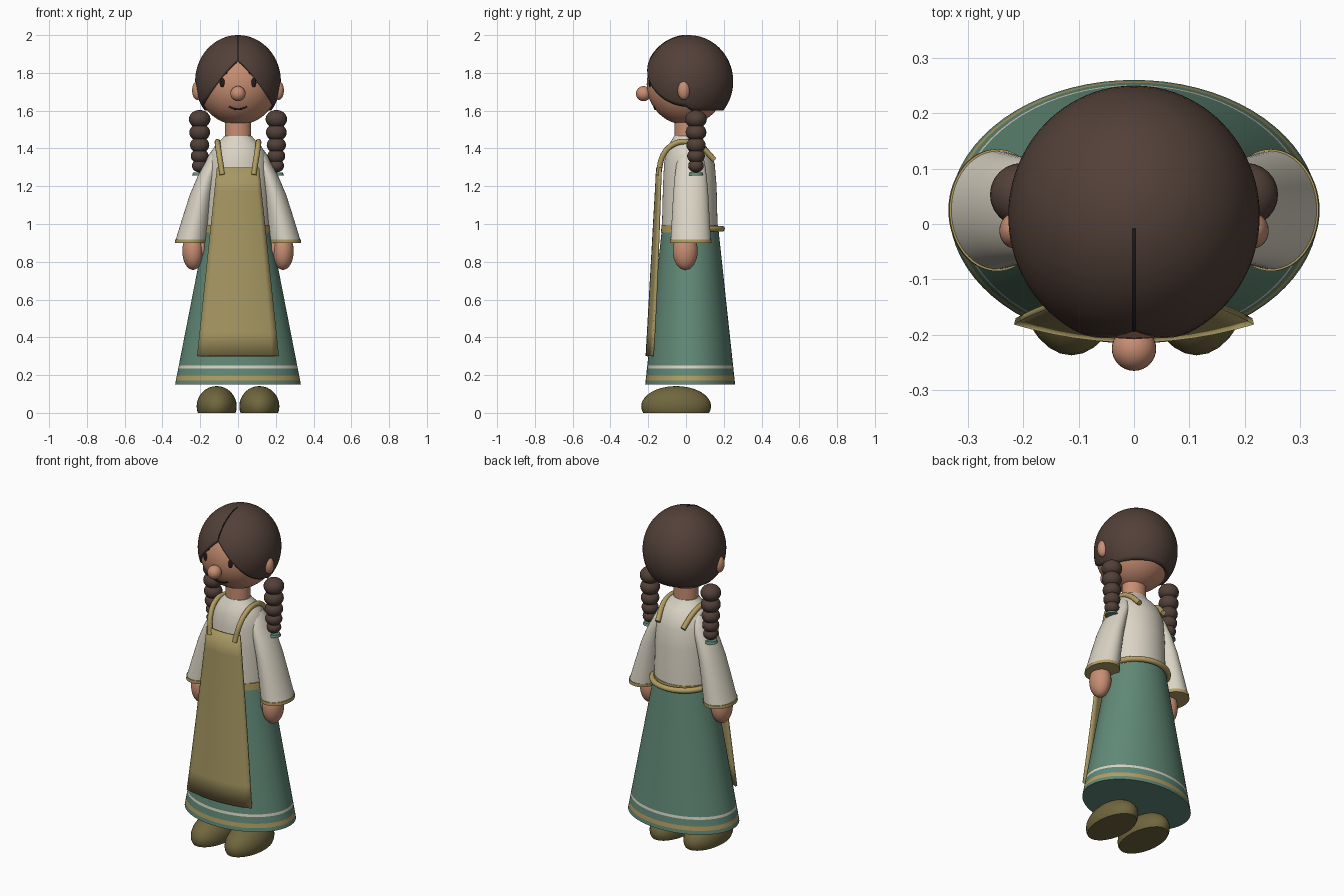
import bpy, bmesh, math
from mathutils import Vector

if "Cube" in bpy.data.objects:
    bpy.data.objects.remove(bpy.data.objects["Cube"])


def material(name, r, g, b):
    lin = [((c / 255 + 0.055) / 1.055) ** 2.4 for c in (r, g, b)] + [1]
    m = bpy.data.materials.new(name)
    m.use_nodes = True
    m.diffuse_color = lin
    m.node_tree.nodes["Principled BSDF"].inputs["Base Color"].default_value = lin
    return m


SKIN = material("skin", 200, 142, 114)
HAIR = material("dark brown hair", 82, 64, 56)
DARK = material("near black", 36, 28, 26)
WHITE = material("cream cloth", 218, 212, 196)
GREEN = material("green cloth", 97, 137, 119)
APRON = material("apron tan", 166, 151, 98)
TRIM = material("gold trim", 178, 157, 98)
SHOE = material("olive shoe", 112, 102, 62)
SIDES = (("left", 1), ("right", -1))


def finish(name, bm, *mats):
    bmesh.ops.recalc_face_normals(bm, faces=bm.faces)
    me = bpy.data.meshes.new(name)
    bm.to_mesh(me)
    bm.free()
    for m in mats:
        me.materials.append(m)
    ob = bpy.data.objects.new(name, me)
    bpy.context.collection.objects.link(ob)
    bpy.ops.object.select_all(action='DESELECT')
    ob.select_set(True)
    bpy.context.view_layer.objects.active = ob
    bpy.ops.object.shade_smooth_by_angle(angle=math.radians(40))
    return ob


def skin_rows(bm, rows, closed=True):
    """Bridge rows of verts with quads."""
    for a, b in zip(rows, rows[1:]):
        n = len(a)
        for i in range(n if closed else n - 1):
            j = (i + 1) % n
            bm.faces.new((a[i], a[j], b[j], b[i]))


def loft(name, rings, *mats, rule=None, n=56):
    """Capped stack of horizontal ellipses: (z, cx, cy, rx, ry)."""
    bm = bmesh.new()
    rows = []
    for z, cx, cy, rx, ry in rings:
        angles = [2 * math.pi * i / n for i in range(n)]
        rows.append([bm.verts.new((cx + rx * math.cos(a), cy + ry * math.sin(a), z)) for a in angles])
    skin_rows(bm, rows)
    bm.faces.new(rows[0])
    bm.faces.new(rows[-1])
    if rule:
        for f in bm.faces:
            f.material_index = rule(f.calc_center_median().z)
    return finish(name, bm, *mats)


def ellipsoid(name, centre, radii, mat, floor=None, seg=32):
    bm = bmesh.new()
    bmesh.ops.create_uvsphere(bm, u_segments=seg, v_segments=seg // 2, radius=1)
    for v in bm.verts:
        v.co = Vector(c + r * p for c, r, p in zip(centre, radii, v.co))
    if floor is not None:
        cut = bmesh.ops.bisect_plane(bm, geom=bm.verts[:] + bm.edges[:] + bm.faces[:],
                                     plane_co=(0, 0, floor), plane_no=(0, 0, -1), clear_outer=True)
        bmesh.ops.contextual_create(bm, geom=[e for e in cut["geom_cut"] if isinstance(e, bmesh.types.BMEdge)])
    return finish(name, bm, mat)


def tube(name, points, radius, mat, cyclic=False):
    cu = bpy.data.curves.new(name, 'CURVE')
    cu.dimensions = '3D'
    cu.bevel_depth = radius
    cu.bevel_resolution = 3
    cu.use_fill_caps = True
    sp = cu.splines.new('BEZIER')
    sp.bezier_points.add(len(points) - 1)
    for bp, p in zip(sp.bezier_points, points):
        bp.co = p
        bp.handle_left_type = bp.handle_right_type = 'AUTO'
    sp.use_cyclic_u = cyclic
    cu.materials.append(mat)
    ob = bpy.data.objects.new(name, cu)
    bpy.context.collection.objects.link(ob)
    bpy.ops.object.select_all(action='DESELECT')
    ob.select_set(True)
    bpy.context.view_layer.objects.active = ob
    bpy.ops.object.convert(target='MESH')
    return ob


# Head, neck, nose
HC, HR = (0, 0, 1.74), (0.213, 0.208, 0.215)
ellipsoid("head", HC, HR, SKIN, seg=48)
ellipsoid("nose", (0, -0.225, 1.69), (0.04, 0.04, 0.04), SKIN)
loft("neck", [(1.42, 0, 0, 0.07, 0.062), (1.58, 0, 0, 0.07, 0.062)], SKIN)


def on_face(x, z, lift=0.0):
    d = 1 - (x / HR[0]) ** 2 - ((z - HC[2]) / HR[2]) ** 2
    return (x, -HR[1] * math.sqrt(d) - lift, z)


# Face details
tube("mouth", [on_face(x, 1.608 + 6 * x * x) for x in (-0.048, -0.025, 0, 0.025, 0.048)], 0.005, DARK)
for side, s in SIDES:
    ellipsoid(side + "_eye", on_face(s * 0.083, 1.748), (0.014, 0.007, 0.024), DARK, seg=20)
    tube(side + "_eyebrow", [on_face(s * x, z) for x, z in ((0.058, 1.798), (0.078, 1.81), (0.1, 1.803))],
         0.005, DARK)
    ellipsoid(side + "_ear", (s * 0.215, -0.012, 1.707), (0.028, 0.032, 0.05), SKIN)

# Hair cap, with each meridian cut off at the hairline
CC, CR = Vector((0, 0.015, 1.755)), (0.227, 0.235, 0.245)


def cap_point(a, t, grow=1.0):
    d = (math.sin(t) * math.sin(a), -math.sin(t) * math.cos(a), math.cos(t))
    return CC + Vector(r * grow * k for r, k in zip(CR, d))


def hairline_angle(a):
    t = 0.3
    while t < 3:
        p = cap_point(a, t)
        x = abs(p.x)
        if p.z < max(1.6, 1.87 - 0.85 * x - 2.4 * x * x - 1.5 * max(0, p.y)):
            break
        t += 0.004
    return t


bm = bmesh.new()
pole = bm.verts.new(cap_point(0, 0))
columns = []
for i in range(96):
    a = 2 * math.pi * i / 96
    end = hairline_angle(a)
    columns.append([bm.verts.new(cap_point(a, end * k / 24)) for k in range(1, 25)])
rows = list(zip(*columns))
skin_rows(bm, rows)
for i in range(96):
    bm.faces.new((pole, rows[0][(i + 1) % 96], rows[0][i]))
hair = finish("hair", bm, HAIR)
shell = hair.modifiers.new("thickness", 'SOLIDIFY')
shell.thickness = 0.022
shell.offset = -1
tube("hair_parting", [cap_point(0, 0.1 + (hairline_angle(0) - 0.1) * k / 8) for k in range(9)], 0.003, DARK)

# Braids with ties
for side, s in SIDES:
    for k, (z, r) in enumerate(((1.555, 0.057), (1.485, 0.055), (1.418, 0.051), (1.36, 0.047), (1.308, 0.041))):
        ellipsoid(f"{side}_braid_{k + 1}", (s * 0.203, 0.053, z), (r, r, r * 0.85), HAIR, seg=24)
    loft(side + "_braid_tie", [(1.257, s * 0.205, 0.053, 0.038, 0.038),
                               (1.272, s * 0.205, 0.053, 0.033, 0.033)], GREEN, n=24)

# Blouse
loft("blouse", [(0.95, 0, 0.02, 0.17, 0.148), (1.2, 0, 0.02, 0.165, 0.142), (1.32, 0, 0.018, 0.158, 0.134),
                (1.38, 0, 0.012, 0.143, 0.118), (1.42, 0, 0.005, 0.118, 0.095),
                (1.445, 0, 0, 0.09, 0.075), (1.465, 0, 0, 0.073, 0.064)], WHITE)

# Sleeves, cuffs, hands
for side, s in SIDES:
    profile = ((0.91, 0.248, 0.084, 0.107), (1.03, 0.222, 0.073, 0.1), (1.155, 0.193, 0.062, 0.093),
               (1.25, 0.162, 0.053, 0.085), (1.32, 0.132, 0.044, 0.075), (1.37, 0.118, 0.035, 0.058),
               (1.395, 0.112, 0.022, 0.035))
    loft(side + "_sleeve", [(z, s * x, 0.025, rx, ry) for z, x, rx, ry in profile], WHITE)
    loft(side + "_cuff", [(0.899, s * 0.249, 0.025, 0.086, 0.11), (0.918, s * 0.247, 0.025, 0.086, 0.11)], TRIM)
    ellipsoid(side + "_hand", (s * 0.238, -0.004, 0.857), (0.057, 0.066, 0.1), SKIN)
    ellipsoid(side + "_thumb", (s * 0.19, -0.02, 0.87), (0.02, 0.025, 0.045), SKIN, seg=20)

# Skirt with painted hem bands
heights = (0.15, 0.172, 0.197, 0.235, 0.25, 0.4, 0.6, 0.8, 0.97)
rings = []
for z in heights:
    u = (z - 0.15) / 0.82
    rings.append((z, 0, 0.022, 0.333 - 0.16 * u, 0.238 - 0.088 * u))
loft("skirt", rings, GREEN, TRIM, WHITE, n=72,
     rule=lambda z: 1 if 0.172 < z < 0.197 else 2 if 0.235 < z < 0.25 else 0)

# Waistband with a cord around the back
loft("waistband", [(0.955, 0, 0.02, 0.178, 0.152), (0.995, 0, 0.02, 0.175, 0.15)], TRIM)
tube("waist_cord", [(0.172 * math.cos(a), 0.03 + 0.16 * math.sin(a), 0.975)
                    for a in (math.pi * k / 10 for k in range(11))], 0.016, TRIM)

# Apron panel, bowed around the front
bm = bmesh.new()
rows = []
for k in range(9):
    u = k / 8
    half = 0.215 - 0.105 * u
    row = []
    for i in range(13):
        x = half * (i / 6 - 1)
        row.append(bm.verts.new((x, -0.208 + 0.056 * u + (0.7 + 0.8 * u) * x * x, 0.3 + u)))
    rows.append(row)
skin_rows(bm, rows, closed=False)
panel = finish("apron", bm, APRON)
thick = panel.modifiers.new("thickness", 'SOLIDIFY')
thick.thickness = 0.012
thick.offset = 0

# Apron straps over the shoulders
for side, s in SIDES:
    path = ((0.082, -0.147, 1.26), (0.1, -0.118, 1.37), (0.108, -0.06, 1.425), (0.108, 0.0, 1.435),
            (0.102, 0.07, 1.415), (0.085, 0.15, 1.34))
    tube(side + "_strap", [(s * x, y, z) for x, y, z in path], 0.015, TRIM)

# Shoes
for side, s in SIDES:
    ellipsoid(side + "_shoe", (s * 0.113, -0.052, 0.035), (0.106, 0.185, 0.107), SHOE, floor=0.0)
